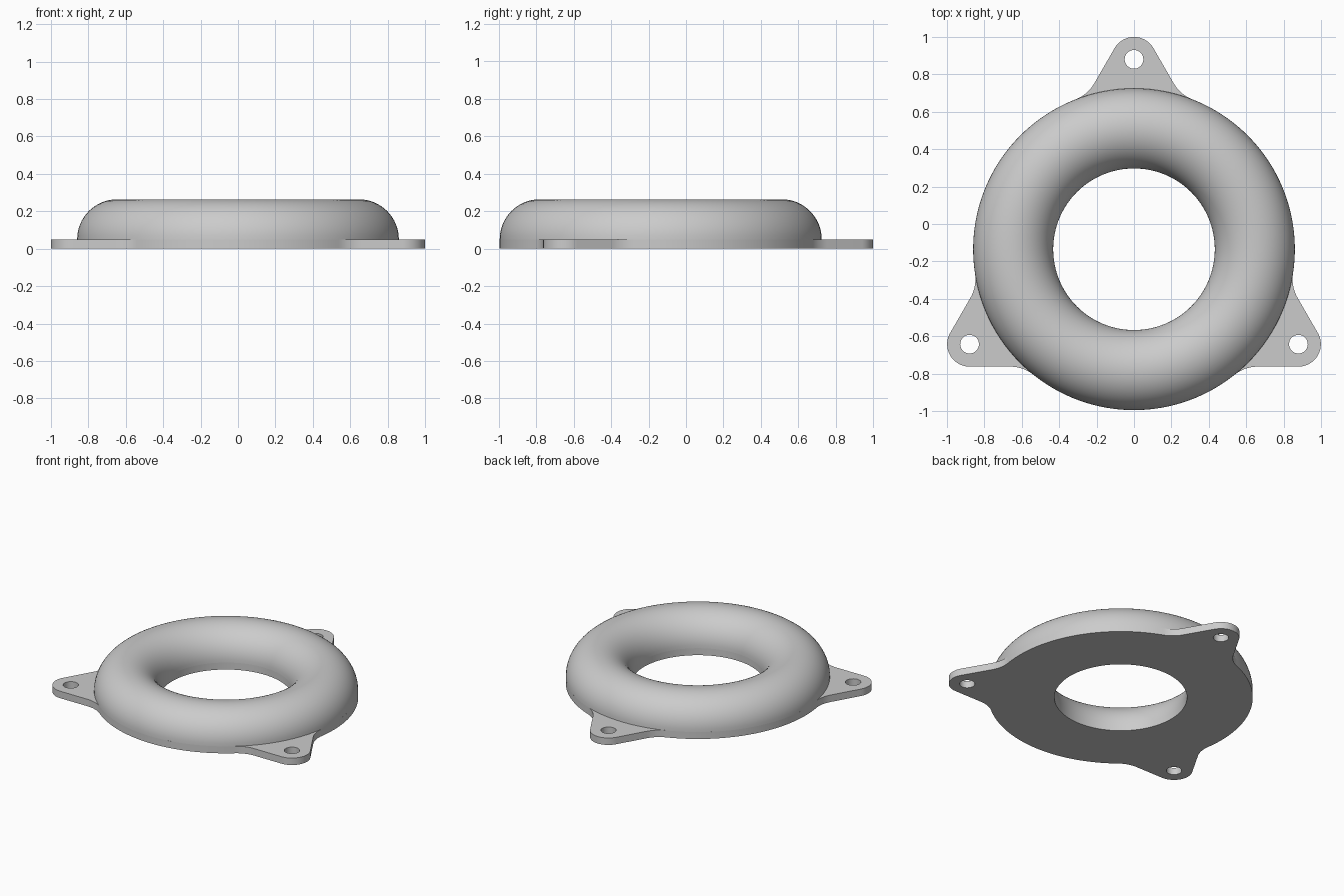
import bpy, bmesh
from math import sin, cos, pi, radians, sqrt, atan2
from mathutils import Vector, Matrix

cube = bpy.data.objects.get("Cube")
if cube:
    bpy.data.objects.remove(cube, do_unlink=True)

OUTER, INNER = 0.86, 0.432          # ring radii
EAR_DIST, EAR_R, HOLE_R = 1.015, 0.12, 0.05
FILLET, PLATE_H = 0.2, 0.05
CENTRE = Vector((0, -0.135, 0))

grey = bpy.data.materials.new("light_grey")
grey.use_nodes = True
colour = (0.6, 0.6, 0.6, 1)
grey.diffuse_color = colour
grey.node_tree.nodes["Principled BSDF"].inputs["Base Color"].default_value = colour


def arc(centre, radius, start, end, steps):
    """Points along an arc, angles in radians."""
    return [centre + radius * Vector((cos(t), sin(t)))
            for t in (start + (end - start) * i / steps for i in range(steps + 1))]


def finish(obj):
    """Weld, colour and smooth a mesh object."""
    bm = bmesh.new()
    bm.from_mesh(obj.data)
    bmesh.ops.remove_doubles(bm, verts=bm.verts, dist=1e-4)
    bmesh.ops.recalc_face_normals(bm, faces=bm.faces)
    bm.to_mesh(obj.data)
    bm.free()
    obj.data.materials.clear()
    obj.data.materials.append(grey)
    bpy.ops.object.select_all(action="DESELECT")
    obj.select_set(True)
    bpy.context.view_layer.objects.active = obj
    bpy.ops.object.shade_smooth_by_angle(angle=radians(30))


# One ear pointing along +y: fillet, rounded tip, mirrored fillet, then ring arc
origin, ear_pos = Vector((0, 0)), Vector((0, EAR_DIST))
normal = Vector((cos(pi / 6), sin(pi / 6)))
along = Vector((normal.y, -normal.x))
n_part = EAR_DIST * normal.y + EAR_R + FILLET
fillet_c = n_part * normal - sqrt((OUTER + FILLET) ** 2 - n_part ** 2) * along
meet = atan2(fillet_c.y, fillet_c.x)
right = arc(fillet_c, FILLET, meet + pi, radians(210), 10)
left = [Vector((-p.x, p.y)) for p in reversed(right)]
ring = arc(origin, OUTER, pi - meet, meet + 2 * pi / 3, 40)[1:-1]
third = right + arc(ear_pos, EAR_R, pi / 6, 5 * pi / 6, 20) + left + ring

# Flat base plate with three ears, screw holes and the central opening
turns = [Matrix.Rotation(i * 2 * pi / 3, 2) for i in range(3)]
loops = [[m @ p for m in turns for p in third],
         arc(origin, INNER, 0, 2 * pi, 128)[:-1]]
loops += [arc(m @ ear_pos, HOLE_R, 0, 2 * pi, 32)[:-1] for m in turns]

curve = bpy.data.curves.new("base_plate", "CURVE")
curve.dimensions = "2D"
curve.fill_mode = "BOTH"
curve.extrude = PLATE_H / 2
for loop in loops:
    spline = curve.splines.new("POLY")
    spline.points.add(len(loop) - 1)
    for point, p in zip(spline.points, loop):
        point.co = (p.x, p.y, 0, 1)
    spline.use_cyclic_u = True
plate = bpy.data.objects.new("base_plate", curve)
bpy.context.collection.objects.link(plate)
plate.location = CENTRE + Vector((0, 0, PLATE_H / 2))
bpy.ops.object.select_all(action="DESELECT")
plate.select_set(True)
bpy.context.view_layer.objects.active = plate
bpy.ops.object.convert(target="MESH")
finish(bpy.context.view_layer.objects.active)

# Half-round ring on top of the plate
bm = bmesh.new()
tube = (OUTER - INNER) / 2
profile = [bm.verts.new((p.x, 0, p.y))
           for p in arc(Vector((INNER + tube, PLATE_H)), tube, 0, pi, 32)]
edges = [bm.edges.new(pair) for pair in zip(profile, profile[1:])]
bmesh.ops.spin(bm, geom=profile + edges, cent=(0, 0, 0), axis=(0, 0, 1),
               angle=2 * pi, steps=128, use_duplicate=False)
mesh = bpy.data.meshes.new("rounded_ring")
bm.to_mesh(mesh)
bm.free()
dome = bpy.data.objects.new("rounded_ring", mesh)
bpy.context.collection.objects.link(dome)
dome.location = CENTRE
finish(dome)
# An open shell needs its outside fixed: the crown must face up
if max(mesh.polygons, key=lambda f: f.center.z).normal.z < 0:
    mesh.flip_normals()
